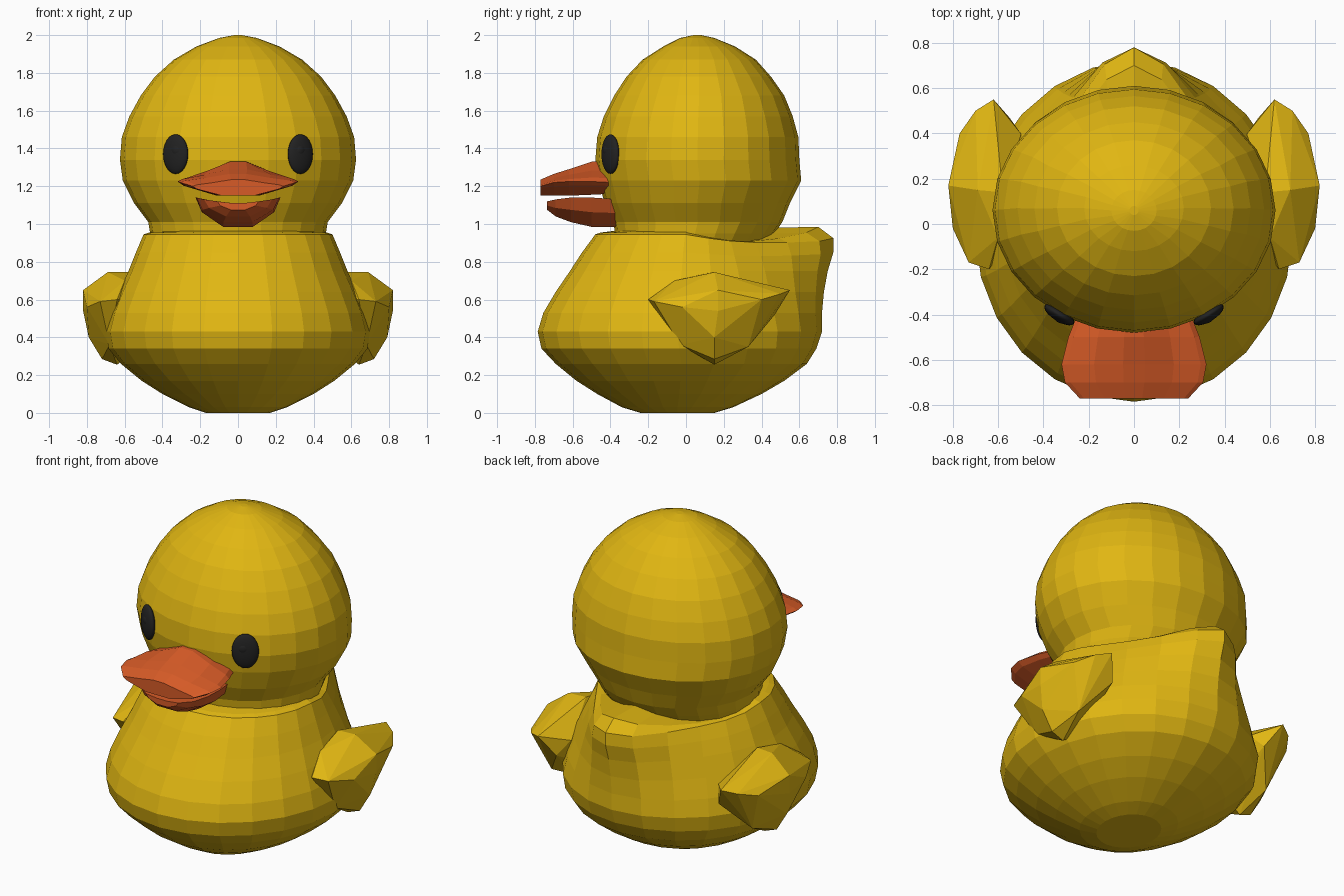
import bpy, bmesh
from math import sin, cos, pi, radians

cube = bpy.data.objects.get("Cube")
if cube:
    bpy.data.objects.remove(cube, do_unlink=True)


def material(name, rgb):
    mat = bpy.data.materials.new(name)
    mat.use_nodes = True
    color = (*rgb, 1)
    mat.diffuse_color = color
    bsdf = mat.node_tree.nodes["Principled BSDF"]
    bsdf.inputs["Base Color"].default_value = color
    bsdf.inputs["Roughness"].default_value = 0.6
    return mat


YELLOW = material("duckling yellow", (0.75, 0.47, 0.006))
ORANGE = material("beak orange", (0.68, 0.105, 0.02))
BLACK = material("eye black", (0.016, 0.016, 0.016))


def finish(name, bm, mat):
    bmesh.ops.recalc_face_normals(bm, faces=bm.faces)
    mesh = bpy.data.meshes.new(name)
    bm.to_mesh(mesh)
    bm.free()
    mesh.materials.append(mat)
    obj = bpy.data.objects.new(name, mesh)
    bpy.context.collection.objects.link(obj)
    return obj


def loft(name, rings, mat):
    """Skin a stack of equal-length rings and cap both ends."""
    bm = bmesh.new()
    loops = [[bm.verts.new(p) for p in ring] for ring in rings]
    for a, b in zip(loops, loops[1:]):
        for i in range(len(a)):
            j = (i + 1) % len(a)
            bm.faces.new((a[i], a[j], b[j], b[i]))
    bm.faces.new(loops[0])
    bm.faces.new(loops[-1])
    return finish(name, bm, mat)


def oval(z, width, front, back, tail=0, lift=0, dip=0, segments=24):
    """Egg-shaped ring; tail pushes its rear out, dip lowers its rear shoulders."""
    mid = (front + back) / 2
    ring = []
    for i in range(segments):
        a = 2 * pi * i / segments
        rear = max(0, sin(a))
        t = rear ** 6
        y = mid + (back - mid) * sin(a) + tail * t
        ring.append((width * cos(a), y, z + lift * t - dip * 2 * rear * abs(cos(a))))
    return ring


# Body with the upturned tail: height, half width, front, back, tail, lift, dip
body = [
    (0.0, 0.17, -0.24, 0.15), (0.03, 0.26, -0.34, 0.25),
    (0.1, 0.4, -0.47, 0.4), (0.17, 0.51, -0.58, 0.52),
    (0.26, 0.62, -0.69, 0.64), (0.34, 0.685, -0.765, 0.69),
    (0.43, 0.7, -0.785, 0.7, 0.02), (0.53, 0.675, -0.755, 0.67, 0.05),
    (0.64, 0.63, -0.69, 0.62, 0.11), (0.75, 0.58, -0.615, 0.57, 0.18),
    (0.85, 0.54, -0.55, 0.52, 0.26, 0, 0.02),
    (0.945, 0.5, -0.48, 0.47, 0.31, -0.02, 0.04),
    (0.955, 0.47, -0.45, 0.45, 0.25, 0.03, 0.05),
    (0.965, 0.4, -0.37, 0.38, 0.08, 0.015, 0.06),
]
loft("body", [oval(*r) for r in body], YELLOW)

# Head and neck
head = [
    (0.86, 0.44, -0.34, 0.4), (0.95, 0.465, -0.375, 0.47),
    (1.01, 0.475, -0.385, 0.51), (1.11, 0.55, -0.43, 0.55),
    (1.23, 0.61, -0.465, 0.61), (1.34, 0.625, -0.48, 0.6),
    (1.46, 0.615, -0.47, 0.595), (1.57, 0.575, -0.435, 0.565),
    (1.68, 0.515, -0.38, 0.52), (1.78, 0.44, -0.315, 0.45),
    (1.87, 0.34, -0.23, 0.37), (1.94, 0.22, -0.12, 0.26),
    (1.985, 0.1, -0.03, 0.15), (2.0, 0.02, 0.04, 0.08),
]
loft("head", [oval(*r) for r in head], YELLOW)


# Beak halves
def bill(name, half, sections):
    """half holds (side, rise): rise 1 is the top, 0 the edge, -1 the underside."""
    outline = half + [(-u, w) for u, w in reversed(half)]
    rings = []
    for y, width, low, edge, top in sections:
        rings.append([(u * width, y, edge + w * ((top - edge) if w > 0 else (edge - low)))
                      for u, w in outline])
    loft(name, rings, ORANGE)


bill("upper_beak", [(0.15, 1), (0.55, 0.55), (0.92, 0.2), (1, 0), (0.9, -0.3), (0.35, -1)], [
    (-0.4, 0.25, 1.16, 1.22, 1.335), (-0.5, 0.29, 1.155, 1.225, 1.33),
    (-0.62, 0.32, 1.15, 1.225, 1.29), (-0.7, 0.305, 1.15, 1.22, 1.265),
    (-0.77, 0.24, 1.15, 1.2, 1.235)])
bill("lower_beak", [(0.3, 0.9), (0.8, 0.3), (1, 0), (0.85, -0.5), (0.35, -1)], [
    (-0.35, 0.2, 0.985, 1.13, 1.1), (-0.5, 0.225, 0.985, 1.14, 1.105),
    (-0.61, 0.22, 1.01, 1.14, 1.105), (-0.69, 0.18, 1.04, 1.13, 1.11),
    (-0.735, 0.11, 1.075, 1.12, 1.11)])


# Wings: faceted convex shapes
wing = [
    (0.64, -0.2, 0.6), (0.6, -0.06, 0.7), (0.58, 0.14, 0.745), (0.69, 0.15, 0.745),
    (0.62, 0.55, 0.65), (0.7, 0.5, 0.63), (0.55, 0.47, 0.52), (0.77, 0.4, 0.6),
    (0.82, 0.17, 0.65), (0.82, 0.17, 0.54), (0.8, -0.02, 0.56), (0.73, -0.17, 0.59),
    (0.79, 0.15, 0.4), (0.72, 0.15, 0.285), (0.64, 0.15, 0.255), (0.68, 0.33, 0.35),
    (0.68, -0.03, 0.36), (0.5, 0.4, 0.6), (0.5, 0.0, 0.6), (0.52, 0.15, 0.35),
]


def ball(name, location, size, turn):
    bpy.ops.mesh.primitive_uv_sphere_add(segments=20, ring_count=12, location=location,
                                         rotation=(0, 0, turn))
    obj = bpy.context.object
    obj.name = name
    obj.scale = size
    obj.data.materials.append(BLACK)
    bpy.ops.object.shade_smooth()


for side, sign in (("left", 1), ("right", -1)):
    bm = bmesh.new()
    points = [bm.verts.new((sign * x, y, z)) for x, y, z in wing]
    hull = bmesh.ops.convex_hull(bm, input=points)
    loose = set(hull["geom_interior"]) | set(hull["geom_unused"])
    bmesh.ops.delete(bm, geom=[v for v in loose if isinstance(v, bmesh.types.BMVert)],
                     context="VERTS")
    finish(side + "_wing", bm, YELLOW)

    # Eye with a small raised glint
    turn = sign * radians(32)
    ball(side + "_eye", (sign * 0.33, -0.4, 1.37), (0.076, 0.03, 0.105), turn)
    ball(side + "_eye_glint", (sign * 0.33, -0.42, 1.39), (0.03, 0.015, 0.03), turn)
